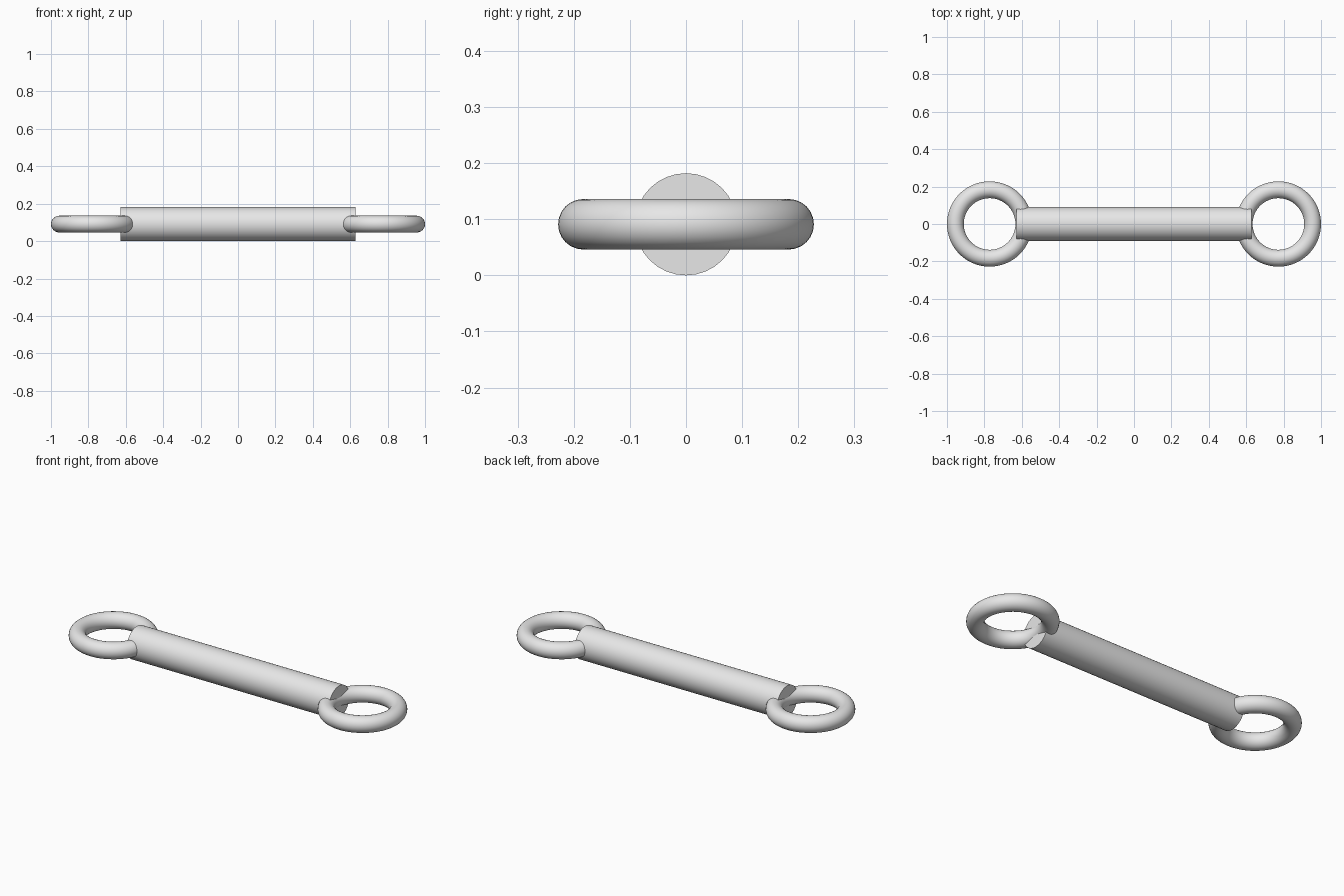
import bpy
import math

if "Cube" in bpy.data.objects:
    bpy.data.objects.remove(bpy.data.objects["Cube"])

CENTER_Z = 0.091      # height of the shared axis
BAR_RADIUS = 0.091
BAR_LENGTH = 1.254
RING_X = 0.772
RING_MAJOR = 0.183
RING_MINOR = 0.045

grey = bpy.data.materials.new("light_grey")
grey.diffuse_color = (0.8, 0.8, 0.8, 1.0)
grey.use_nodes = True
grey.node_tree.nodes["Principled BSDF"].inputs["Base Color"].default_value = grey.diffuse_color


def finish(name):
    obj = bpy.context.object
    obj.name = name
    obj.data.materials.append(grey)
    return obj


# Round bar along x
bpy.ops.mesh.primitive_cylinder_add(
    vertices=32, radius=BAR_RADIUS, depth=BAR_LENGTH,
    location=(0, 0, CENTER_Z), rotation=(0, math.pi / 2, 0))
finish("bar")
bpy.ops.object.shade_smooth_by_angle(angle=math.radians(30))

# Flat-lying ring at each end
for side, name in ((-1, "left_ring"), (1, "right_ring")):
    bpy.ops.mesh.primitive_torus_add(
        major_radius=RING_MAJOR, minor_radius=RING_MINOR,
        major_segments=64, minor_segments=24,
        location=(side * RING_X, 0, CENTER_Z))
    finish(name)
    bpy.ops.object.shade_smooth()
